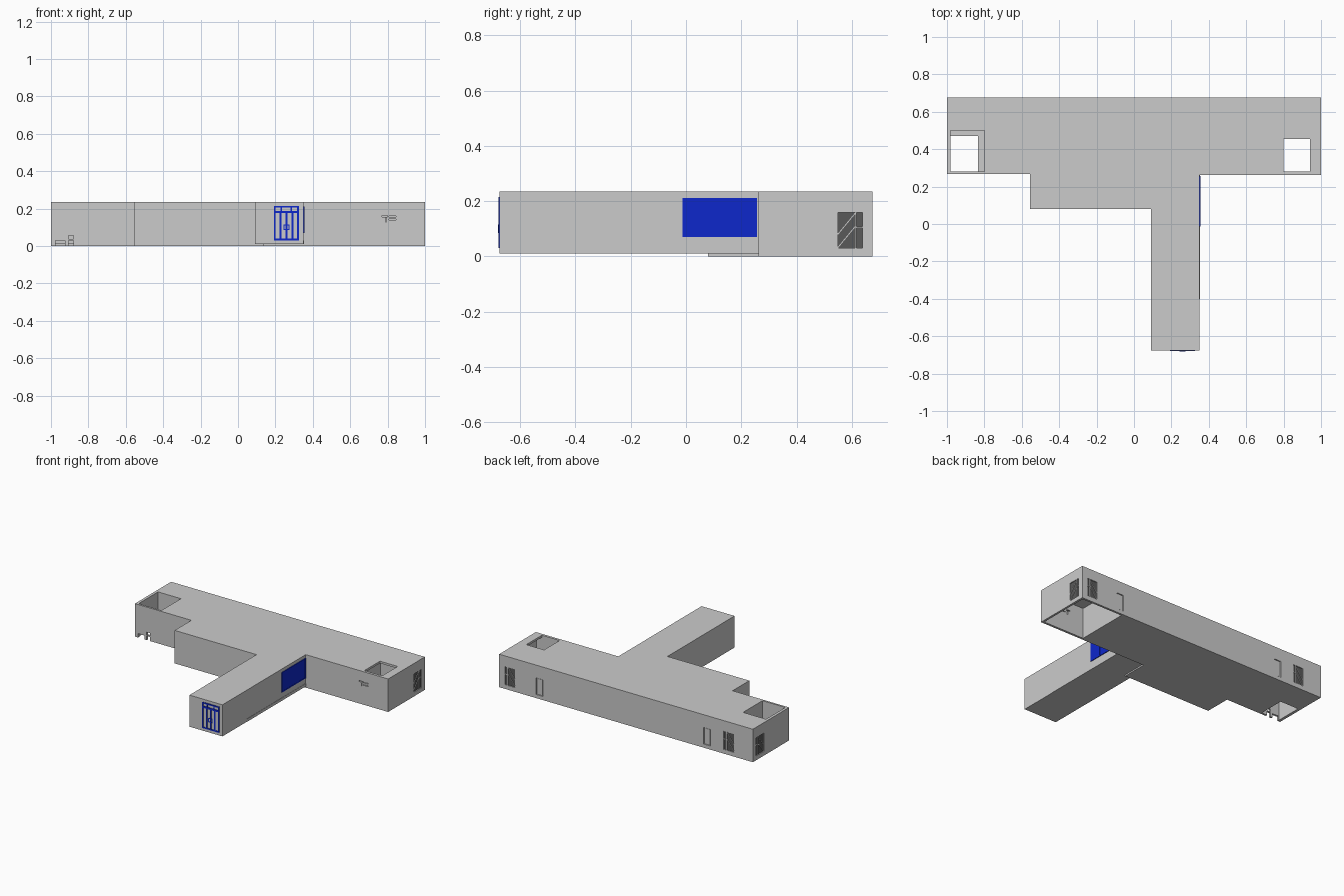
import bpy, bmesh
from mathutils import Vector

if "Cube" in bpy.data.objects:
    bpy.data.objects.remove(bpy.data.objects["Cube"])

H = 0.235          # building height
Y = 0.675          # half depth


def material(name, rgb):
    m = bpy.data.materials.new(name)
    m.diffuse_color = (*rgb, 1)
    m.use_nodes = True
    m.node_tree.nodes["Principled BSDF"].inputs["Base Color"].default_value = m.diffuse_color
    return m


BLUE = material("blue_paint", (0.004, 0.02, 0.6))
DARK = material("dark_glass", (0.1, 0.1, 0.1))


def prism(name, points, offset, mat=None):
    """Closed prism from a 3D polygon swept along an offset vector."""
    bm = bmesh.new()
    face = bm.faces.new([bm.verts.new(p) for p in points])
    ext = bmesh.ops.extrude_face_region(bm, geom=[face])
    new = [v for v in ext["geom"] if isinstance(v, bmesh.types.BMVert)]
    bmesh.ops.translate(bm, verts=new, vec=offset)
    bmesh.ops.recalc_face_normals(bm, faces=bm.faces)
    mesh = bpy.data.meshes.new(name)
    bm.to_mesh(mesh)
    bm.free()
    obj = bpy.data.objects.new(name, mesh)
    bpy.context.collection.objects.link(obj)
    if mat:
        mesh.materials.append(mat)
    return obj


def plan(name, outline, z0, z1):
    return prism(name, [(x, y, z0) for x, y in outline], (0, 0, z1 - z0))


def rect(a0, a1, b0, b1):
    return [(a0, b0), (a1, b0), (a1, b1), (a0, b1)]


# Wall frames: (origin, direction along wall, outward normal)
WALLS = {
    "back": (Vector((0, Y, 0)), Vector((1, 0, 0)), Vector((0, 1, 0))),
    "right": (Vector((1, 0, 0)), Vector((0, 1, 0)), Vector((1, 0, 0))),
    "left": (Vector((-1, 0, 0)), Vector((0, 1, 0)), Vector((-1, 0, 0))),
    "stem_end": (Vector((0, -Y, 0)), Vector((1, 0, 0)), Vector((0, -1, 0))),
    "stem_side": (Vector((0.35, 0, 0)), Vector((0, 1, 0)), Vector((1, 0, 0))),
    "wing_front": (Vector((0, 0.265, 0)), Vector((1, 0, 0)), Vector((0, -1, 0))),
}


def on_wall(name, wall, outline, d0, d1, mat=None):
    """Prism on a wall; outline is (along, z), d is distance outward."""
    o, u, n = WALLS[wall]
    pts = [o + u * a + Vector((0, 0, z)) + n * d0 for a, z in outline]
    return prism(name, pts, n * (d1 - d0), mat)


# Building shell
shell = plan("building_shell", [
    (-1, Y), (-1, 0.268), (-0.555, 0.268), (-0.555, 0.08), (0.09, 0.08),
    (0.09, -Y), (0.35, -Y), (0.35, 0.262), (1, 0.262), (1, Y)], 0, H)

# Volumes removed: raised stem underside, end room, courtyards
cutters = [
    plan("stem_underside_cut", [(0.07, -0.7), (0.37, -0.7), (0.37, 0.262),
                                (0.14, 0.262), (0.14, 0.079), (0.07, 0.079)], -0.1, 0.01),
    plan("right_room_cut", rect(0.66, 0.985, 0.278, 0.66), -0.1, 0.22),
    plan("right_roof_cut", rect(0.80, 0.94, 0.28, 0.455), 0.1, 0.4),
    plan("left_court_cut", rect(-0.98, -0.80, 0.282, 0.50), 0.015, 0.4),
    plan("left_court_floor_cut", rect(-0.98, -0.835, 0.282, 0.47), -0.1, 0.1),
]

# Small openings in the front walls of the wings
for u0, u1, z0, z1 in [(-0.975, -0.925, -0.02, 0.028), (-0.907, -0.88, -0.02, 0.03),
                       (-0.907, -0.88, 0.036, 0.056), (0.77, 0.80, 0.156, 0.163),
                       (0.788, 0.795, 0.128, 0.150), (0.807, 0.845, 0.156, 0.161),
                       (0.807, 0.845, 0.138, 0.143)]:
    cutters.append(on_wall("slot_cut", "wing_front", rect(u0, u1, z0, z1), -0.03, 0.03))

# Windows and doors: (wall, start, end)
windows = [("right", 0.545, 0.643), ("left", 0.545, 0.643),
           ("back", 0.87, 0.96), ("back", -0.855, -0.765)]
doors = [("back", 0.65, 0.715), ("back", -0.67, -0.605)]
for w, a, b in windows:
    cutters.append(on_wall("window_cut", w, rect(a, b, 0.025, 0.165), -0.008, 0.05))
for w, a, b in doors:
    cutters.append(on_wall("door_cut", w, rect(a, b, 0.02, 0.15), -0.008, 0.05))

for c in cutters:
    c.hide_render = True
    mod = shell.modifiers.new(c.name, "BOOLEAN")
    mod.operation, mod.solver, mod.object = "DIFFERENCE", "EXACT", c
bpy.context.view_layer.objects.active = shell
for mod in list(shell.modifiers):
    bpy.ops.object.modifier_apply(modifier=mod.name)
for c in cutters:
    bpy.data.objects.remove(c)


def frame(name, wall, a, b, z0, z1, t, d0, d1, mat=None):
    """Four bars round a rectangle."""
    for r in (rect(a, b, z0, z0 + t), rect(a, b, z1 - t, z1),
              rect(a, a + t, z0 + t, z1 - t), rect(b - t, b, z0 + t, z1 - t)):
        on_wall(name, wall, r, d0, d1, mat)


# Window panes, frames, mullions and diagonal streaks
for w, a, b in windows:
    k = b - a
    m = a + 0.68 * k
    on_wall("window_pane", w, rect(a, b, 0.025, 0.165), -0.0078, -0.006, DARK)
    frame("window_frame", w, a, b, 0.025, 0.165, 0.005, -0.006, 0)
    on_wall("window_mullion", w, rect(m, m + 0.006, 0.03, 0.16), -0.006, 0)
    on_wall("window_crossbar", w, rect(m + 0.006, b - 0.005, 0.103, 0.108), -0.006, 0)
    for z in (0.03, 0.078):
        on_wall("window_streak", w, [(a + 0.005, z), (m, z + 0.075),
                                     (m, z + 0.08), (a + 0.005, z + 0.005)], -0.006, -0.003)

# Doors
for w, a, b in doors:
    frame("door_frame", w, a, b, 0.02, 0.15, 0.006, -0.008, 0)
    on_wall("door_leaf", w, rect(a + 0.01, b - 0.01, 0.03, 0.14), -0.008, -0.005)

# Blue gate on the end of the stem
frame("gate_frame", "stem_end", 0.192, 0.325, 0.03, 0.215, 0.009, 0, 0.004, BLUE)
on_wall("gate_rail", "stem_end", rect(0.201, 0.316, 0.175, 0.188), 0, 0.004, BLUE)
for u in (0.222, 0.254, 0.287):
    on_wall("gate_bar", "stem_end", rect(u, u + 0.010, 0.039, 0.175), 0, 0.004, BLUE)
for u in (0.228, 0.281):
    on_wall("gate_top_bar", "stem_end", rect(u, u + 0.008, 0.188, 0.206), 0, 0.004, BLUE)
frame("gate_lock", "stem_end", 0.242, 0.276, 0.085, 0.116, 0.006, 0.004, 0.006, BLUE)

# Blue panel on the side of the stem with raised dividers
on_wall("side_panel", "stem_side", rect(-0.013, 0.257, 0.07, 0.212), 0, 0.003, BLUE)
frame("side_panel_trim", "stem_side", -0.013, 0.257, 0.07, 0.212, 0.006, 0.003, 0.005, BLUE)
for u in (0.075, 0.165):
    on_wall("side_panel_divider", "stem_side", rect(u, u + 0.005, 0.076, 0.206), 0.003, 0.005, BLUE)

# Low plinth strip beside the stem
on_wall("plinth_strip", "stem_side", rect(-0.40, 0.262, 0.01, 0.03), 0, 0.002)
